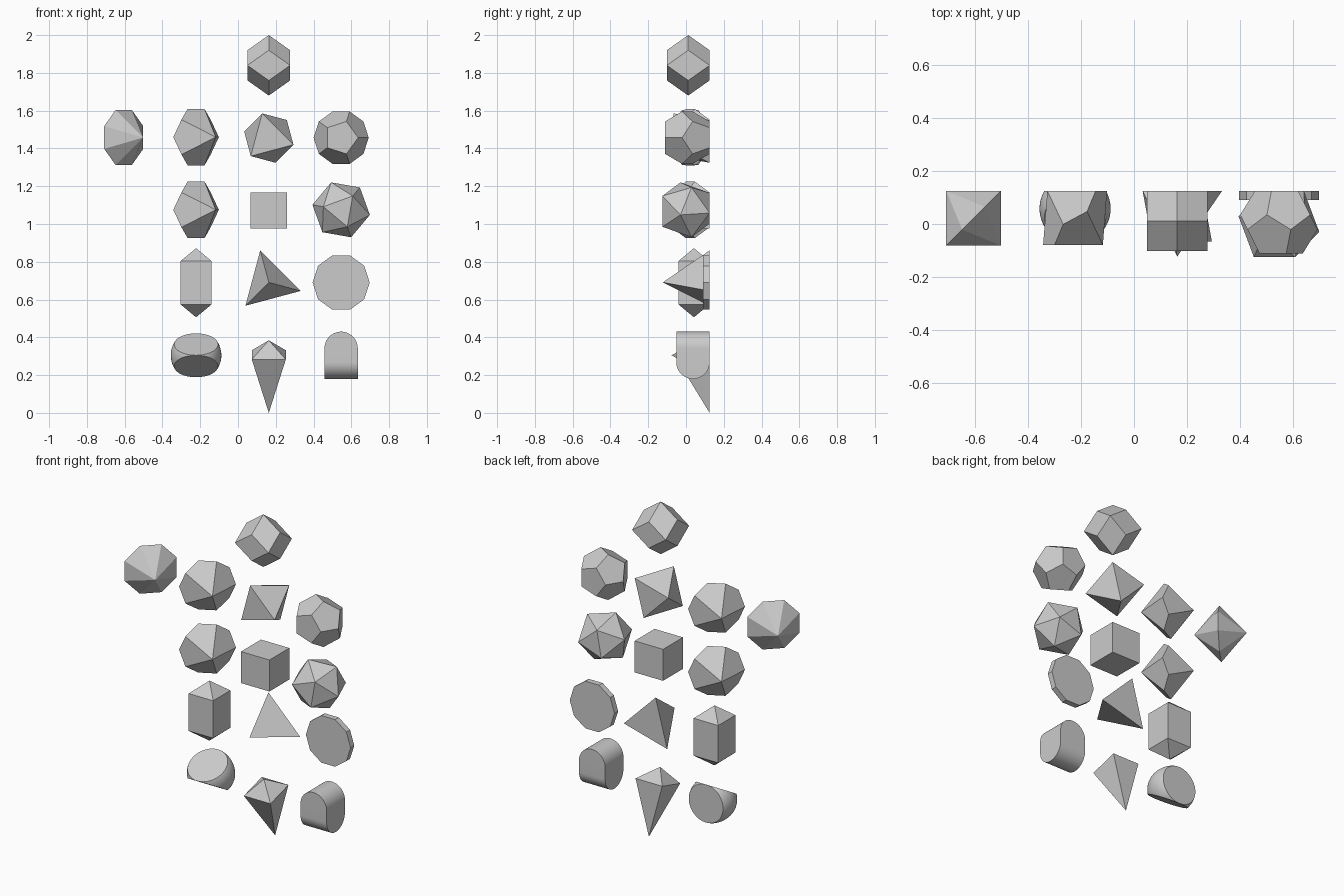
import bpy, bmesh, math
from mathutils import Vector
from math import cos, sin, radians, pi, sqrt

if "Cube" in bpy.data.objects:
    bpy.data.objects.remove(bpy.data.objects["Cube"])

BACK = 0.125  # every die rests on this plane


def solid(name, points, loc=(0, 0, 0), smooth=False):
    """Convex solid through the given points."""
    bm = bmesh.new()
    for p in points:
        bm.verts.new(Vector(p) + Vector(loc))
    res = bmesh.ops.convex_hull(bm, input=bm.verts[:])
    junk = {g for g in res["geom_interior"] + res["geom_unused"]
            if isinstance(g, bmesh.types.BMVert) and g.is_valid}
    bmesh.ops.delete(bm, geom=list(junk), context='VERTS')
    bmesh.ops.dissolve_limit(bm, angle_limit=radians(0.8), verts=bm.verts[:], edges=bm.edges[:])
    bmesh.ops.recalc_face_normals(bm, faces=bm.faces[:])
    me = bpy.data.meshes.new(name)
    bm.to_mesh(me)
    bm.free()
    ob = bpy.data.objects.new(name, me)
    bpy.context.collection.objects.link(ob)
    if smooth:
        bpy.ops.object.select_all(action='DESELECT')
        ob.select_set(True)
        bpy.context.view_layer.objects.active = ob
        bpy.ops.object.shade_smooth_by_angle(angle=radians(25))
    return ob


def ring(n, r, y, phase=0):
    """Regular polygon facing the front."""
    return [(r * cos(radians(phase) + 2 * pi * i / n), y,
             r * sin(radians(phase) + 2 * pi * i / n)) for i in range(n)]


def ring_z(n, r, z, phase=0):
    """Regular polygon facing up."""
    return [(x, y, z) for x, z, y in ring(n, r, z, phase)]


def tilted_bipyramid(n, h, r, zigzag, phase, tilt):
    """Double pyramid lying on one face; zigzag belt gives kite faces."""
    t = radians(tilt)
    ax = Vector((cos(t), -sin(t), 0))
    u = Vector((-sin(t), -cos(t), 0))
    pts = [ax * h, -ax * h]
    for k in range(n):
        a = radians(phase) + 2 * pi * k / n
        pts.append(u * r * cos(a) + Vector((0, 0, r * sin(a)))
                   + ax * zigzag * (-1) ** (k + 1))
    return pts


# rhombic twelve-sided die
s = 0.08
solid("rhombic_twelve_sided_die",
      ring_z(4, 2 * s, 0, 45) + ring_z(4, sqrt(2) * s, s) + ring_z(4, sqrt(2) * s, -s)
      + [(0, 0, 2 * s), (0, 0, -2 * s)], (0.163, BACK - sqrt(2) * s, 1.84))

# sixteen-sided die
solid("sixteen_sided_die", tilted_bipyramid(8, 0.146, 0.158, 0, 22.5, 45),
      (-0.605, BACK - 0.1032, 1.458))

# two ten-sided dice
h10 = 0.146
c10 = h10 * (1 - cos(pi / 5)) / (1 + cos(pi / 5))
for name, z in (("ten_sided_die", 1.46), ("percentile_die", 1.075)):
    solid(name, tilted_bipyramid(10, h10, 0.157, c10, 0, 44.2), (-0.222, BACK - 0.102, z))

# eight-sided die
a = 0.234
solid("eight_sided_die",
      ring(3, a / sqrt(3), -a / sqrt(6), 105) + ring(3, a / sqrt(3), a / sqrt(6), 45),
      (0.163, BACK - a / sqrt(6), 1.455))

# regular twelve-sided die
a = 0.106
solid("twelve_sided_die",
      ring(5, 0.8507 * a, -1.1135 * a) + ring(5, 1.3764 * a, -0.2629 * a)
      + ring(5, 0.8507 * a, 1.1135 * a, 180) + ring(5, 1.3764 * a, 0.2629 * a, 180),
      (0.546, BACK - 1.1135 * a, 1.457))

# six-sided die
q = 0.096
solid("six_sided_die", [(x, y, z) for x in (-q, q) for y in (-q, q) for z in (-q, q)],
      (0.163, BACK - q, 1.072))

# twenty-sided die
a = 0.1654
r = a / sqrt(3)
solid("twenty_sided_die",
      ring(3, r, -0.7558 * a, 50) + ring(3, r * 1.618, -0.1784 * a, 110)
      + ring(3, r * 1.618, 0.1784 * a, 50) + ring(3, r, 0.7558 * a, 110),
      (0.546, 0, 1.075))

# long prism die with pointed ends
q = 0.083 * sqrt(2)
solid("long_prism_die",
      ring_z(4, q, 0.114, 45) + ring_z(4, q, -0.114, 45) + [(0, 0, 0.183), (0, 0, -0.183)],
      (-0.222, BACK - 0.083, 0.689))

# four-sided die
solid("four_sided_die", ring(3, 0.175, BACK, 105) + [(0, BACK - 0.175 * sqrt(2), 0)],
      (0.163, 0, 0.691))

# two-sided coin
solid("coin_die", ring(10, 0.151, BACK - 0.035) + ring(10, 0.151, BACK), (0.546, 0, 0.69))

# three-sided die: sphere trimmed by three planes
R, d = 0.134, 0.067
bm = bmesh.new()
bmesh.ops.create_uvsphere(bm, u_segments=64, v_segments=32, radius=R)
for ang in (90, 210, 330):
    n = Vector((0, sin(radians(ang)), cos(radians(ang))))
    bmesh.ops.bisect_plane(bm, geom=bm.verts[:] + bm.edges[:] + bm.faces[:],
                           plane_co=n * d, plane_no=n, clear_outer=True)
pts = [v.co.copy() for v in bm.verts]
bm.free()
solid("three_sided_die", pts, (-0.222, BACK - d, 0.305), smooth=True)

# long four-sided die with a short cap, lying on one long face
w, half = 0.09, radians(15.75)
L = w / sin(half)
yf, zf = BACK - L * sin(2 * half), L * cos(2 * half)
k = 0.08
solid("kite_die",
      [(0, BACK, 0)] + [(x, y, z) for x in (-w, w) for y, z in ((BACK, L), (yf, zf))]
      + [(0, (BACK + yf) / 2 - k * sin(half), (L + zf) / 2 + k * cos(half))],
      (0.163, 0, 0))

# die rounded across the top one way and across the bottom the other way
q, N = 0.088, 32
pts = []
for i in range(N + 1):
    c, sn = q * cos(pi * i / N), q * sin(pi * i / N)
    for e in (-q, q):
        pts += [(c, e, 0.037 + sn), (e, c, -0.037 - sn)]
solid("crossed_round_die", pts, (0.546, BACK - q, 0.305), smooth=True)
